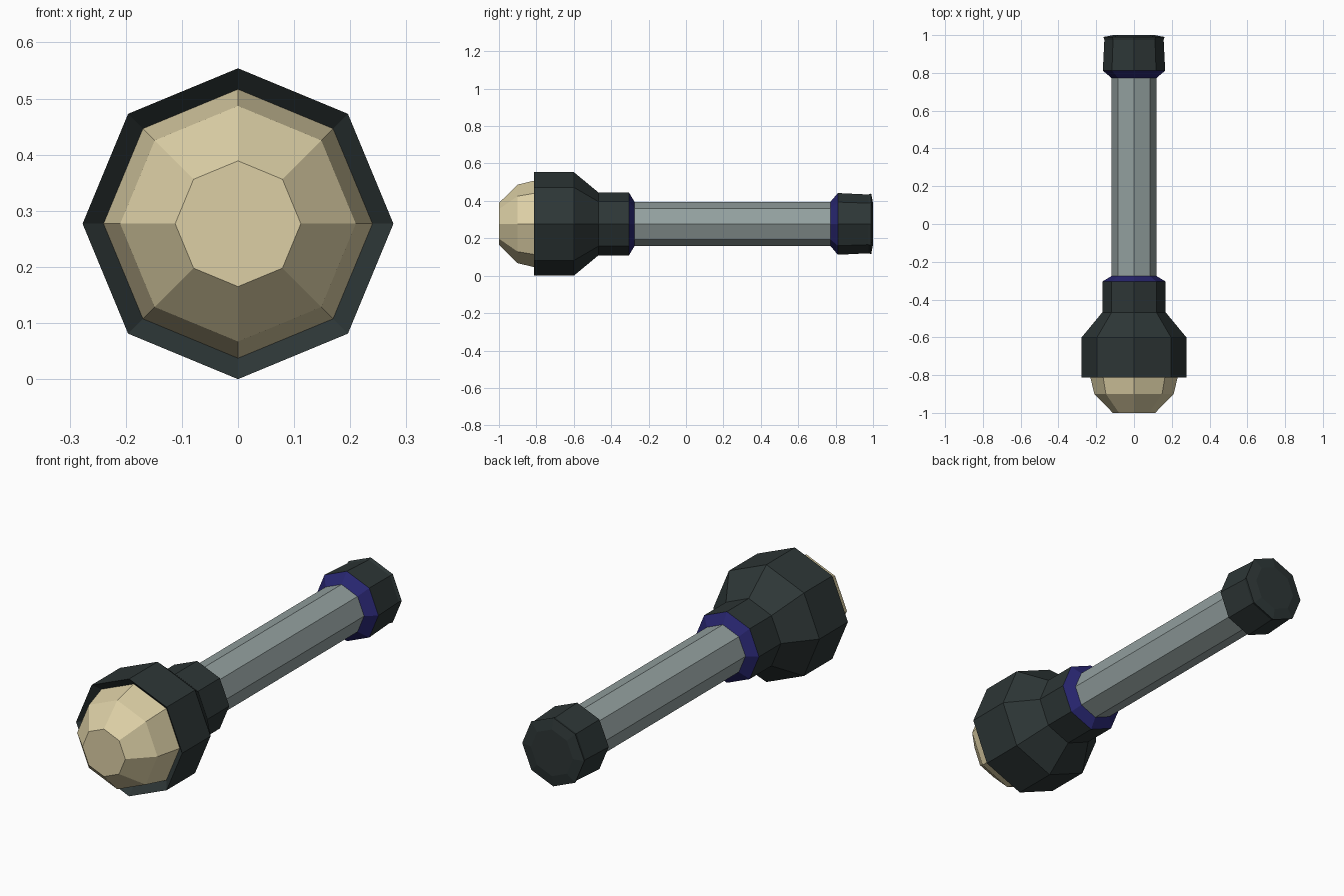
import bpy, bmesh, math

if "Cube" in bpy.data.objects:
    bpy.data.objects.remove(bpy.data.objects["Cube"])

SIDES = 8
AXIS_Z = 0.277


def material(name, srgb):
    lin = [((c / 255 + 0.055) / 1.055) ** 2.4 for c in srgb]
    m = bpy.data.materials.new(name)
    m.diffuse_color = (*lin, 1)
    m.use_nodes = True
    m.node_tree.nodes["Principled BSDF"].inputs["Base Color"].default_value = m.diffuse_color
    return m


DARK = material("dark rubber", (45, 54, 54))
GREY = material("grey metal", (147, 160, 159))
BLUE = material("blue trim", (40, 38, 112))
CREAM = material("cream lens", (220, 207, 165))


def lathe(name, profile, mat, cap_start=False, cap_end=False):
    """Octagonal turning along y; profile holds (y, radius), running front to back."""
    bm = bmesh.new()
    rings = []
    for y, r in profile:
        rings.append([bm.verts.new((r * math.cos(a), y, AXIS_Z + r * math.sin(a)))
                      for a in (math.tau * i / SIDES for i in range(SIDES))])
    for a, b in zip(rings, rings[1:]):
        for i in range(SIDES):
            j = (i + 1) % SIDES
            bm.faces.new((a[i], b[i], b[j], a[j]))
    if cap_start:
        bm.faces.new(rings[0])
    if cap_end:
        bm.faces.new(rings[-1][::-1])
    me = bpy.data.meshes.new(name)
    bm.to_mesh(me)
    bm.free()
    me.materials.append(mat)
    ob = bpy.data.objects.new(name, me)
    bpy.context.collection.objects.link(ob)
    return ob


# Faceted domed lens
lathe("lens", [(-1.0, 0.112), (-0.90, 0.21), (-0.775, 0.24)], CREAM, cap_start=True)
# Head with inward sloping rim, shoulder and neck
lathe("head", [(-0.775, 0.238), (-0.812, 0.277), (-0.60, 0.277),
               (-0.468, 0.168), (-0.305, 0.168)], DARK)
# Blue chamfered collars where the handle meets head and tail
lathe("front_collar", [(-0.305, 0.168), (-0.275, 0.118)], BLUE)
lathe("rear_collar", [(0.772, 0.118), (0.812, 0.165)], BLUE)
# Handle tube
lathe("handle", [(-0.29, 0.118), (0.79, 0.118)], GREY)
# Tail cap, slightly waisted with a flared end
lathe("tail_cap", [(0.812, 0.165), (0.975, 0.157), (0.99, 0.162), (1.0, 0.11)],
      DARK, cap_end=True)
